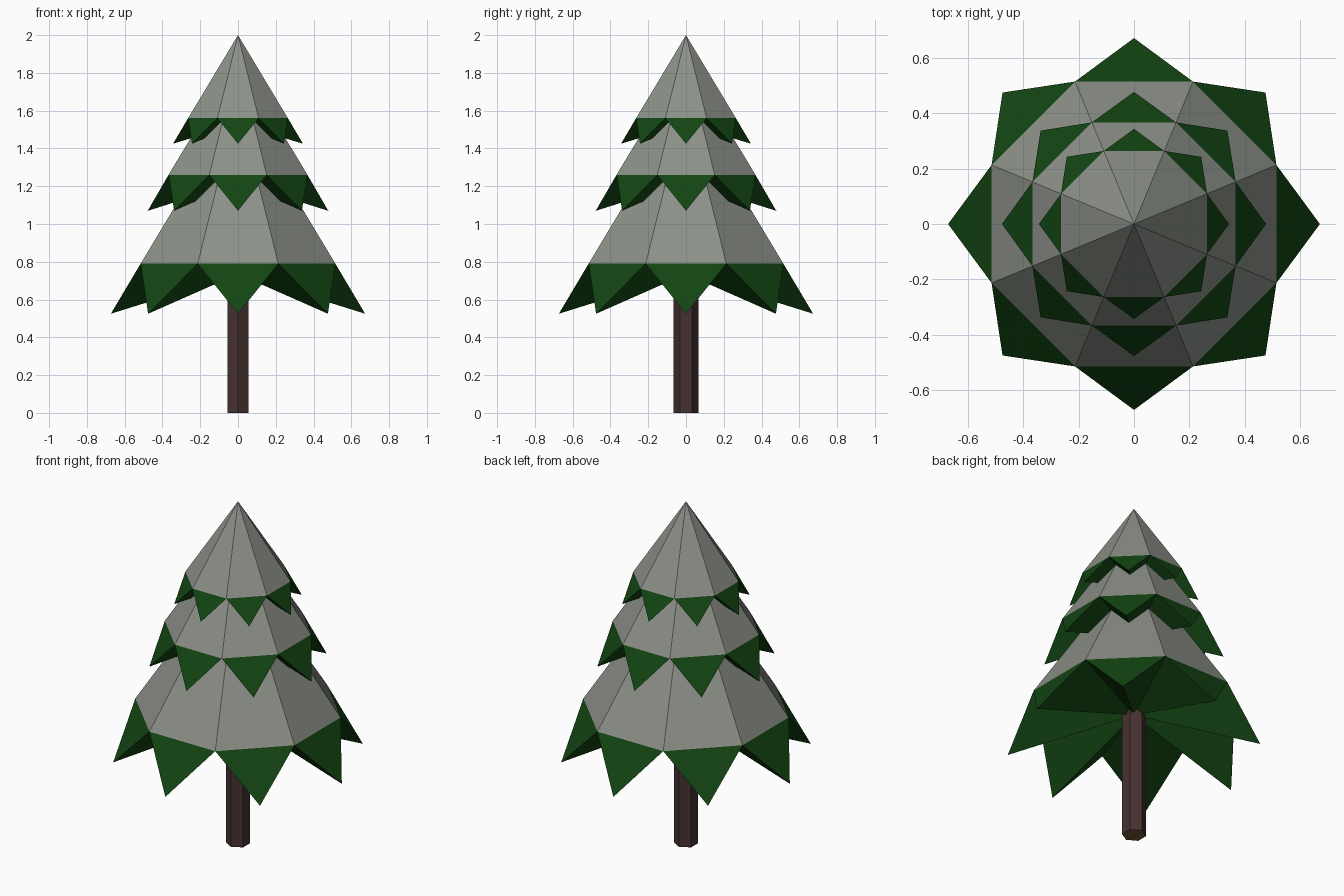
import bpy, bmesh
from math import sin, cos, pi

if "Cube" in bpy.data.objects:
    bpy.data.objects.remove(bpy.data.objects["Cube"])


def material(name, r, g, b):
    m = bpy.data.materials.new(name)
    m.diffuse_color = (r, g, b, 1)
    m.use_nodes = True
    m.node_tree.nodes["Principled BSDF"].inputs["Base Color"].default_value = m.diffuse_color
    return m


SNOW = material("snow", 0.26, 0.28, 0.245)
GREEN = material("needle green", 0.0065, 0.06, 0.0065)
BARK = material("bark brown", 0.06, 0.032, 0.031)
WOOD = material("cut wood", 0.15, 0.10, 0.035)


def finish(name, bm, mats):
    bmesh.ops.recalc_face_normals(bm, faces=bm.faces)
    me = bpy.data.meshes.new(name)
    bm.to_mesh(me)
    bm.free()
    for m in mats:
        me.materials.append(m)
    ob = bpy.data.objects.new(name, me)
    bpy.context.collection.objects.link(ob)
    return ob


def tier(name, apex, ring_r, ring_z, tip_r, tip_z, under_z):
    """Snowy eight-sided cone with a skirt of green points, folded in below."""
    bm = bmesh.new()
    top = bm.verts.new((0, 0, apex))
    under = bm.verts.new((0, 0, under_z))

    def circle(r, z, offset):
        return [bm.verts.new((r * cos((i + offset) * pi / 4),
                              r * sin((i + offset) * pi / 4), z)) for i in range(8)]

    ring = circle(ring_r, ring_z, -0.5)
    tips = circle(tip_r, tip_z, 0)
    for i in range(8):
        a, b, t = ring[i], ring[(i + 1) % 8], tips[i]
        bm.faces.new((top, a, b))                       # snow panel
        for tri in ((a, t, b), (a, under, t), (t, under, b)):
            bm.faces.new(tri).material_index = 1        # green point and underside
    return finish(name, bm, [SNOW, GREEN])


# Branch tiers, largest at the bottom
tier("lower_branches", 1.648, 0.558, 0.79, 0.673, 0.525, 0.735)
tier("middle_branches", 1.872, 0.398, 1.26, 0.478, 1.07, 1.22)
tier("top_branches", 2.0, 0.286, 1.56, 0.344, 1.425, 1.53)

# Hexagonal trunk with a pale cut base
bm = bmesh.new()
low, high = [[bm.verts.new((0.065 * sin(i * pi / 3), 0.065 * cos(i * pi / 3), z))
              for i in range(6)] for z in (0, 0.76)]
for i in range(6):
    j = (i + 1) % 6
    bm.faces.new((low[i], low[j], high[j], high[i]))
bm.faces.new(low).material_index = 1
bm.faces.new(high)
finish("trunk", bm, [BARK, WOOD])
